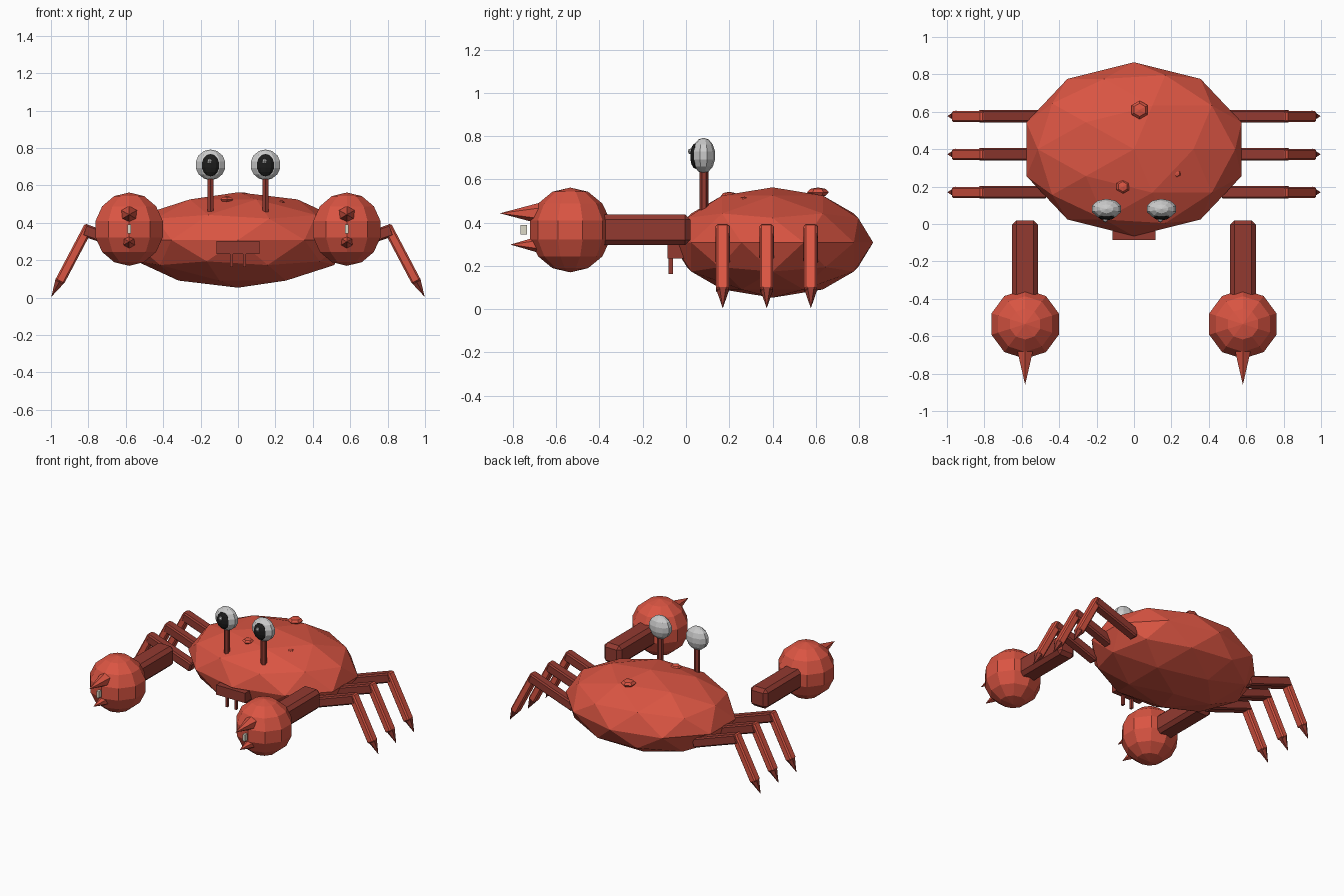
import bpy
from math import atan2, pi
from mathutils import Vector

if "Cube" in bpy.data.objects:
    bpy.data.objects.remove(bpy.data.objects["Cube"])


def material(name, r, g, b):
    m = bpy.data.materials.new(name)
    m.diffuse_color = (r, g, b, 1)
    m.use_nodes = True
    m.node_tree.nodes["Principled BSDF"].inputs["Base Color"].default_value = m.diffuse_color
    return m


RED = material("shell_red", 0.70, 0.09, 0.055)
DARK = material("limb_dark_red", 0.29, 0.042, 0.03)
BLACK = material("pupil_black", 0.012, 0.012, 0.012)
WHITE = material("eye_white", 0.62, 0.62, 0.62)
IVORY = material("tooth_ivory", 0.72, 0.70, 0.58)


def finish(name, mat):
    o = bpy.context.object
    o.name = name
    o.data.materials.append(mat)
    return o


def ball(name, loc, radii, mat, seg=10, rings=7):
    bpy.ops.mesh.primitive_uv_sphere_add(segments=seg, ring_count=rings, radius=1, location=loc)
    bpy.context.object.scale = radii
    return finish(name, mat)


def box(name, loc, size, mat, bevel=0, rot=(0, 0, 0)):
    bpy.ops.mesh.primitive_cube_add(size=1, location=loc, rotation=rot)
    o = finish(name, mat)
    for v in o.data.vertices:
        v.co = [c * s for c, s in zip(v.co, size)]
    if bevel:
        mod = o.modifiers.new("bevel", 'BEVEL')
        mod.width, mod.segments = bevel, 1
    return o


def spike(name, a, b, r, mat, sides=6, r2=0):
    a, b = Vector(a), Vector(b)
    d = b - a
    rot = (pi / 2, 0, 0) if abs(d.y) > 1e-4 else (0, atan2(d.x, d.z), 0)
    bpy.ops.mesh.primitive_cone_add(vertices=sides, radius1=r, radius2=r2, depth=d.length,
                                    location=(a + b) / 2, rotation=rot)
    return finish(name, mat)


def limb(name, a, b, width, thick, mat):
    # bevelled bar running between two points in an x-z plane
    a, b = Vector(a), Vector(b)
    d = b - a
    return box(name, (a + b) / 2, (thick, width, d.length), mat, 0.009, (0, atan2(d.x, d.z), 0))


# Faceted shell with flattened bumps
bpy.ops.mesh.primitive_ico_sphere_add(subdivisions=2, radius=1, location=(0, 0.40, 0.308))
bpy.context.object.scale = (0.605, 0.465, 0.255)
finish("shell", RED)
for i, (x, y, z, r) in enumerate([(0.03, 0.61, 0.54, 0.05), (-0.06, 0.20, 0.525, 0.038),
                                  (0.23, 0.27, 0.51, 0.022)]):
    ball(f"shell_bump_{i}", (x, y, z), (r, r, r * 0.45), RED, 6, 4)

# Mouth plate
box("mouth_plate", (0, -0.035, 0.268), (0.23, 0.10, 0.07), DARK)

for s, side in ((-1, "left"), (1, "right")):
    # Mouth feeler
    box(f"{side}_feeler", (s * 0.036, -0.07, 0.205), (0.016, 0.02, 0.085), DARK)

    # Eye on a stalk
    ex = s * 0.147
    spike(f"{side}_eye_stalk", (ex, 0.083, 0.42), (ex, 0.083, 0.68), 0.02, DARK, 6, 0.02)
    ball(f"{side}_eyeball", (ex, 0.081, 0.71), (0.085, 0.055, 0.082), WHITE)
    ball(f"{side}_pupil", (ex, 0.045, 0.708), (0.05, 0.026, 0.06), BLACK)
    ball(f"{side}_eye_glint", (ex - 0.006, 0.022, 0.729), (0.014, 0.014, 0.014), WHITE, 6, 4)

    # Arm and claw with two pincers and a tooth between them
    cx = s * 0.582
    box(f"{side}_arm", (cx, -0.20, 0.367), (0.138, 0.44, 0.142), DARK, 0.024)
    ball(f"{side}_claw", (cx, -0.535, 0.366), (0.194, 0.19, 0.196), RED)
    spike(f"{side}_upper_pincer", (cx, -0.66, 0.445), (cx, -0.86, 0.441), 0.053, RED)
    spike(f"{side}_lower_pincer", (cx, -0.65, 0.30), (cx, -0.812, 0.297), 0.047, RED)
    box(f"{side}_claw_tooth", (cx, -0.75, 0.367), (0.02, 0.03, 0.046), IVORY)

    # Three jointed legs with pointed feet
    for i, y in enumerate((0.17, 0.373, 0.577)):
        limb(f"{side}_upper_leg_{i}", (s * 0.475, y, 0.24), (s * 0.825, y, 0.362), 0.067, 0.067, DARK)
        limb(f"{side}_lower_leg_{i}", (s * 0.795, y - 0.002, 0.385), (s * 0.955, y - 0.002, 0.082),
             0.06, 0.052, RED)
        spike(f"{side}_foot_{i}", (s * 0.952, y, 0.09), (s * 0.998, y, 0.004), 0.03, DARK)
